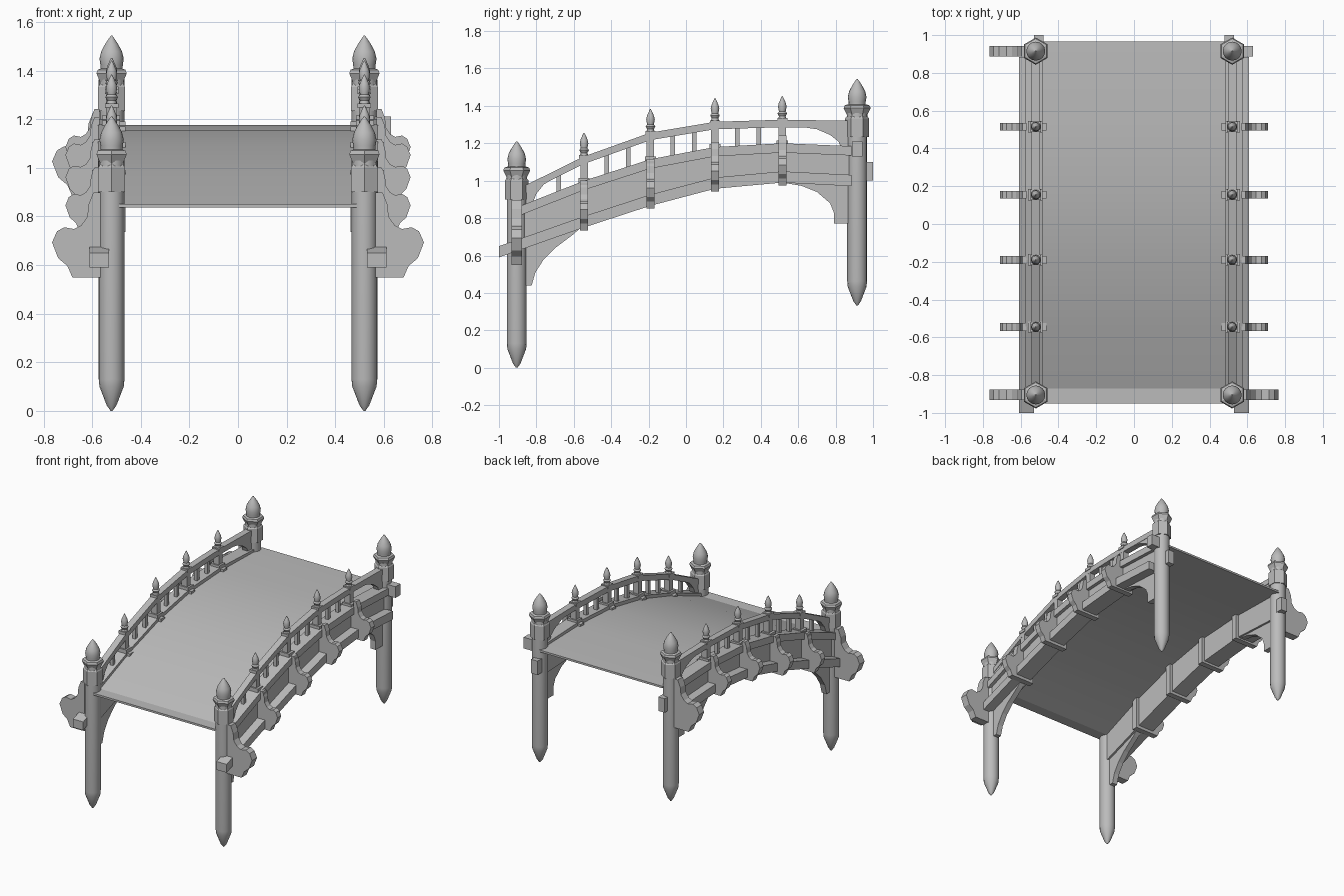
import bpy, bmesh, math

cube = bpy.data.objects.get("Cube")
if cube:
    bpy.data.objects.remove(cube, do_unlink=True)

# One stone grey for everything
stone = bpy.data.materials.new("stone_grey")
stone.use_nodes = True
stone.diffuse_color = (0.5, 0.5, 0.5, 1)
stone.node_tree.nodes["Principled BSDF"].inputs["Base Color"].default_value = (0.5, 0.5, 0.5, 1)


def finish(name, bm, smooth=False):
    bmesh.ops.recalc_face_normals(bm, faces=bm.faces)
    mesh = bpy.data.meshes.new(name)
    bm.to_mesh(mesh)
    bm.free()
    mesh.materials.append(stone)
    ob = bpy.data.objects.new(name, mesh)
    bpy.context.collection.objects.link(ob)
    if smooth:
        bpy.ops.object.select_all(action='DESELECT')
        ob.select_set(True)
        bpy.context.view_layer.objects.active = ob
        bpy.ops.object.shade_smooth_by_angle(angle=math.radians(40))
    return ob


def prism(name, outline, axis, a, b):
    """Extrude a 2D outline along x (points are y, z) or y (points are x, z)."""
    bm = bmesh.new()
    place = (lambda p, t: (t, p[0], p[1])) if axis == "x" else (lambda p, t: (p[0], t, p[1]))
    ends = [[bm.verts.new(place(p, t)) for p in outline] for t in (a, b)]
    bm.faces.new(ends[0])
    bm.faces.new(ends[1])
    n = len(outline)
    for i in range(n):
        j = (i + 1) % n
        bm.faces.new((ends[0][i], ends[0][j], ends[1][j], ends[1][i]))
    return finish(name, bm)


def box(name, x0, x1, y0, y1, z0, z1):
    return prism(name, [(y0, z0), (y1, z0), (y1, z1), (y0, z1)], "x", x0, x1)


def lathe(name, profile, x, y, z, sides, smooth=True):
    bm = bmesh.new()
    rings = []
    for r, h in profile:
        ring = []
        for k in range(sides):
            t = math.tau * k / sides + math.pi / 2
            ring.append(bm.verts.new((x + r * math.cos(t), y + r * math.sin(t), z + h)))
        rings.append(ring)
    for lo, hi in zip(rings, rings[1:]):
        for k in range(sides):
            m = (k + 1) % sides
            bm.faces.new((lo[k], lo[m], hi[m], hi[k]))
    bm.faces.new(rings[0])
    bm.faces.new(rings[-1])
    return finish(name, bm, smooth)


def height(line, y):
    """Height of a broken line at y."""
    for (y0, z0), (y1, z1) in zip(line, line[1:]):
        if y <= y1:
            break
    return z0 + (z1 - z0) * (y - y0) / (y1 - y0)


def band(name, line, y0, y1, top, bottom, xa, xb, low=None):
    """Bar following a line, between two offsets, or down to a second line."""
    ys = [y0] + [p[0] for p in line if y0 < p[0] < y1] + [y1]
    upper = [(y, height(line, y) + top) for y in ys]
    lower = [(y, height(low or line, y) + bottom) for y in ys]
    return prism(name, upper + lower[::-1], "x", xa, xb)


# Arched lines shared by the parts
POSTS = (-0.545, -0.19, 0.155, 0.515)
beam_line = [(-1, .82), *zip(POSTS, (1.0, 1.115, 1.18, 1.2)), (1, 1.18)]
foot_line = [(-1, .59), *zip(POSTS, (.75, .866, .957, .99)), (1, .965)]
rail_line = [(-.9, .955), *zip(POSTS, (1.13, 1.257, 1.315, 1.326)), (.9, 1.32)]
deck_line = [(-.95, .85), (-.87, .85), *zip(POSTS, (.98, 1.09, 1.155, 1.175)), (.965, 1.165)]

# Walkway
deck = band("deck", deck_line, -.95, .965, 0, -.014, -.49, .49)
bpy.context.view_layer.objects.active = deck
deck.select_set(True)
bpy.ops.object.shade_smooth_by_angle(angle=math.radians(15))

# Profiles
shaft = [(.004, 0), (.02, .022), (.05, .1), (.053, .13), (.053, 1.03)]
collar = [(.064, .9), (.064, 1.0), (.055, 1.012), (.055, 1.02), (.072, 1.055), (.066, 1.07), (.05, 1.075)]
dome = [(.045, 1.06), (.046, 1.09), (.05, 1.115), (.043, 1.145), (.027, 1.175), (.012, 1.198), (.003, 1.21)]
finial = [(.022, 0), (.018, .015), (.026, .03), (.018, .04), (.023, .065), (.019, .085), (.009, .108), (.002, .122)]
# Scroll bracket outline: distance out from the post, height above its foot
scroll = [(0, 0), (.116, 0), (.137, .048), (.175, .08), (.2, .145), (.18, .19), (.15, .207),
          (.11, .2), (.08, .215), (.055, .25), (.05, .3), (.03, .35), (0, .35)]


def bracket(name, s, x, y, z, kx, kz, half):
    prism(name, [(s * (x + px * kx), z + pz * kz) for px, pz in scroll], "y", y - half, y + half)


for s, side in ((1, "left"), (-1, "right")):
    c = .52 * s
    # Corner posts
    for end, y, z in (("front", -.905, 0), ("back", .915, .333)):
        tag = f"{side}_{end}_post"
        lathe(tag, shaft, c, y, z, 16)
        lathe(tag + "_collar", collar, c, y, z, 6, False)
        lathe(tag + "_dome", dome, c, y, z, 16)
        if end == "front" or s < 0:
            bracket(tag + "_bracket", s, .565, y, z + .548, 1, 1, .028)
        else:
            box(tag + "_peg", s * .55, s * .63, y - .028, y + .028, 1.13, 1.21)
    # Side beam with ledge above and stringer below
    band(f"{side}_panel", beam_line, -.9, .9, 0, 0, s * .485, s * .55, foot_line)
    band(f"{side}_ledge", beam_line, -.88, .885, 0, -.05, s * .485, s * .575)
    band(f"{side}_stringer", foot_line, -1, .885, .06, 0, s * .53, s * .61)
    box(f"{side}_beam_end", s * .48, s * .53, .88, 1.0, 1.0, 1.1)
    # Handrail
    band(f"{side}_handrail", rail_line, -.88, .88, 0, -.04, s * .497, s * .543)
    # Small posts with clamps, brackets and finials
    for i, y in enumerate(POSTS):
        tag = f"{side}_small_post_{i + 1}"
        top, foot, mid = height(rail_line, y), height(foot_line, y), height(beam_line, y)
        box(tag, c - .022, c + .022, y - .02, y + .02, mid - .05, top + .005)
        box(tag + "_cap", c - .028, c + .028, y - .027, y + .027, top - .012, top + .008)
        box(tag + "_clamp", s * .463, s * .6, y - .021, y + .021, foot - .015, mid - .01)
        box(tag + "_base", s * .485, s * .56, y - .03, y + .03, mid - .04, mid + .015)
        bracket(tag + "_bracket", s, .57, y, foot - .015, .7, .76, .021)
        lathe(tag + "_finial", finial, c, y, top + .004, 12)
    # Balusters
    bays = [y + d for y in POSTS[:3] for d in (.12, .235)]
    for i, y in enumerate([-.68] + bays):
        box(f"{side}_baluster_{i + 1}", c - .012, c + .012, y - .012, y + .012,
            height(beam_line, y) - .03, height(rail_line, y) - .02)
    # Curved braces under the beam and under the handrail
    braces = {
        "front_arch": [(-.87, .44), (-.825, .44), (-.805, .51), (-.76, .58), (-.7, .64),
                       (-.6, .715), (-.54, .77), (-.87, .7)],
        "back_arch": [(.87, .77), (.79, .77), (.79, .83), (.77, .88), (.7, .94),
                      (.62, .972), (.515, .99), (.6, 1.02), (.87, 1.02)],
        "front_rail_brace": [(-.86, .86), (-.82, .88), (-.8, .93), (-.76, .98),
                             (-.68, 1.03), (-.86, .96)],
        "back_rail_brace": [(.6, 1.29), (.7, 1.275), (.77, 1.245), (.815, 1.21),
                            (.835, 1.16), (.88, 1.16), (.88, 1.3)],
    }
    for name, outline in braces.items():
        prism(f"{side}_{name}", outline, "x", c - .02, c + .02)
